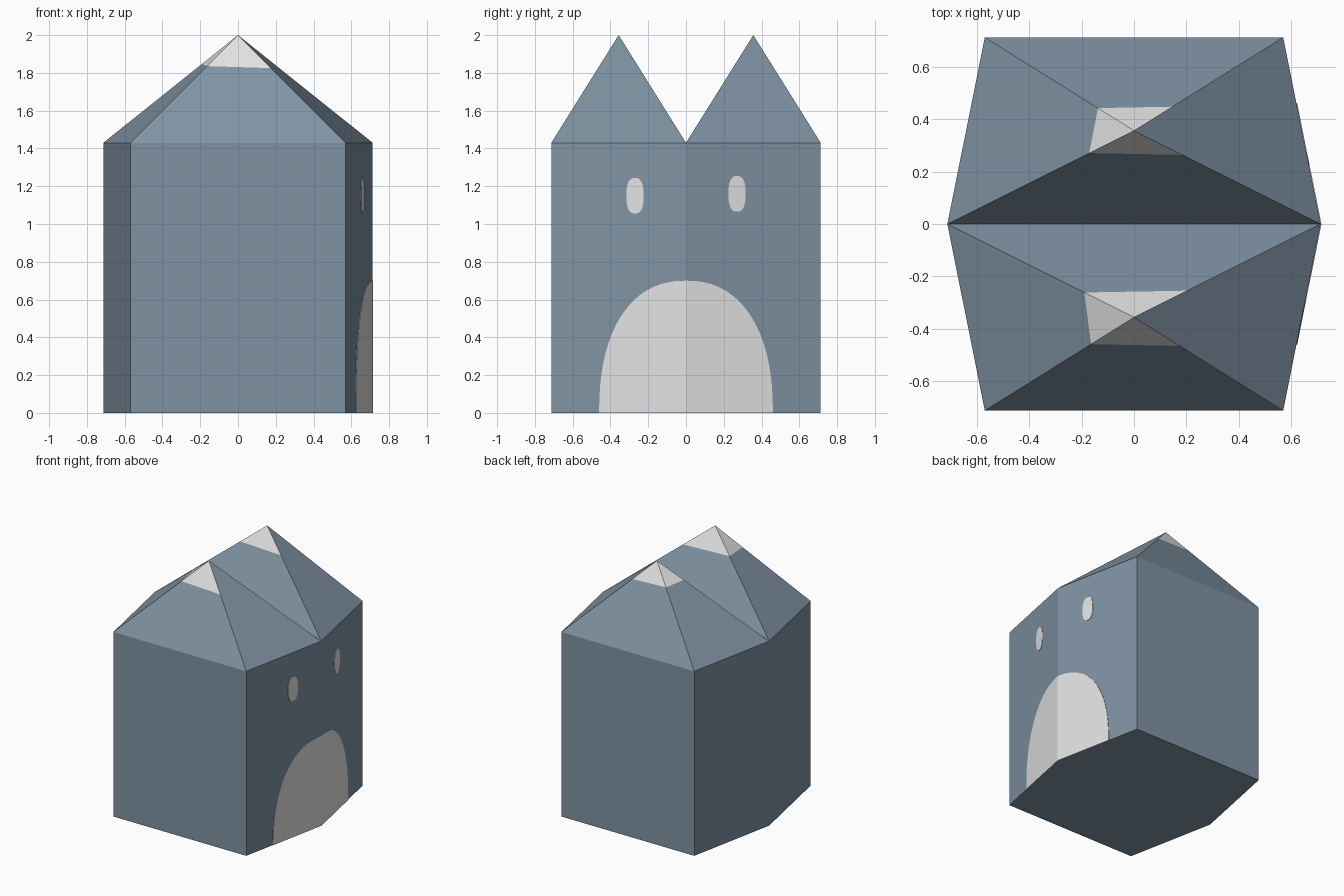
import bpy, bmesh, math
from mathutils import Vector

if "Cube" in bpy.data.objects:
    bpy.data.objects.remove(bpy.data.objects["Cube"])

W, E, D = 0.713, 0.57, 0.713    # half width in the middle, at the ends, half depth
WALL, TOP = 1.43, 2.0


def material(name, rgb):
    m = bpy.data.materials.new(name)
    m.diffuse_color = (*rgb, 1)
    m.use_nodes = True
    m.node_tree.nodes["Principled BSDF"].inputs["Base Color"].default_value = m.diffuse_color
    return m


slate = material("slate_blue", (0.215, 0.29, 0.365))
pale = material("pale_grey", (0.76, 0.76, 0.765))


def finish(bm, name, mats):
    bmesh.ops.recalc_face_normals(bm, faces=bm.faces)
    me = bpy.data.meshes.new(name)
    bm.to_mesh(me)
    bm.free()
    for m in mats:
        me.materials.append(m)
    ob = bpy.data.objects.new(name, me)
    bpy.context.collection.objects.link(ob)
    return ob


# Six-sided body, open under the ears
bm = bmesh.new()
plan = [(W, 0), (E, D), (-E, D), (-W, 0), (-E, -D), (E, -D)]
low = [bm.verts.new((x, y, 0)) for x, y in plan]
high = [bm.verts.new((x, y, WALL)) for x, y in plan]
bm.faces.new(low[::-1])
for i in range(6):
    j = (i + 1) % 6
    bm.faces.new((low[i], low[j], high[j], high[i]))
finish(bm, "body", [slate])


# Pyramid ears with a pale tip on every side except the face side (+x)
def ear(name, side, cut_z, slope_x, slope_y):
    bm = bmesh.new()
    base = [bm.verts.new((x, y * side, WALL))
            for x, y in [(W, 0), (E, D), (-E, D), (-W, 0)]]
    apex = bm.verts.new((0, side * D / 2, TOP))
    for i in range(4):
        bm.faces.new((base[i], base[(i + 1) % 4], apex))
    bmesh.ops.recalc_face_normals(bm, faces=bm.faces)
    if sum(f.normal.z for f in bm.faces) < 0:
        bmesh.ops.reverse_faces(bm, faces=bm.faces)
    bm.normal_update()
    centre = Vector((0, side * D / 2, cut_z))
    up = Vector((-slope_x, -slope_y, 1)).normalized()
    bmesh.ops.bisect_plane(bm, geom=bm.verts[:] + bm.edges[:] + bm.faces[:],
                           plane_co=centre, plane_no=up)
    bm.normal_update()
    for f in bm.faces:
        tip = (f.calc_center_median() - centre).dot(up) > 0
        face_side = f.normal.x > 0.3
        f.material_index = int(tip and not face_side)
    me_ob = bpy.data.meshes.new(name)
    bm.to_mesh(me_ob)
    bm.free()
    me_ob.materials.append(slate)
    me_ob.materials.append(pale)
    bpy.context.collection.objects.link(bpy.data.objects.new(name, me_ob))


ear("front_ear", -1, 1.837, -0.03, 0.06)
ear("back_ear", 1, 1.858, -0.03, 0.0)


# Thin plates that follow the slanted +x walls
def plate(name, outline):
    bm = bmesh.new()
    wall = lambda y: W - (W - E) * abs(y) / D
    front = [bm.verts.new((wall(y) + 0.003, y, z)) for y, z in outline]
    back = [bm.verts.new((wall(y) - 0.002, y, z)) for y, z in outline]
    bm.faces.new(front)
    bm.faces.new(back[::-1])
    n = len(outline)
    for i in range(n):
        j = (i + 1) % n
        bm.faces.new((front[j], front[i], back[i], back[j]))
    finish(bm, name, [pale])


def oval(cy, cz, ry, rz, power, start, end, steps):
    pts = []
    for i in range(steps):
        a = start + (end - start) * i / (steps - 1)
        c, s = math.cos(a), math.sin(a)
        pts.append((cy + ry * math.copysign(abs(c) ** (2 / power), c),
                    cz + rz * math.copysign(abs(s) ** (2 / power), s)))
    return pts


# Belly in two halves, one on each wall, and two eyes
for side, label in ((-1, "front"), (1, "back")):
    half = oval(0, 0, 0.46, 0.70, 2.3, 0, math.pi / 2, 20)
    plate(label + "_belly_half", [(0, 0)] + [(side * y, z) for y, z in half])
    plate(label + "_eye", oval(side * 0.27, 1.15 + 0.005 * (side + 1),
                               0.046, 0.095, 2.5, 0, math.tau * 23 / 24, 24))
